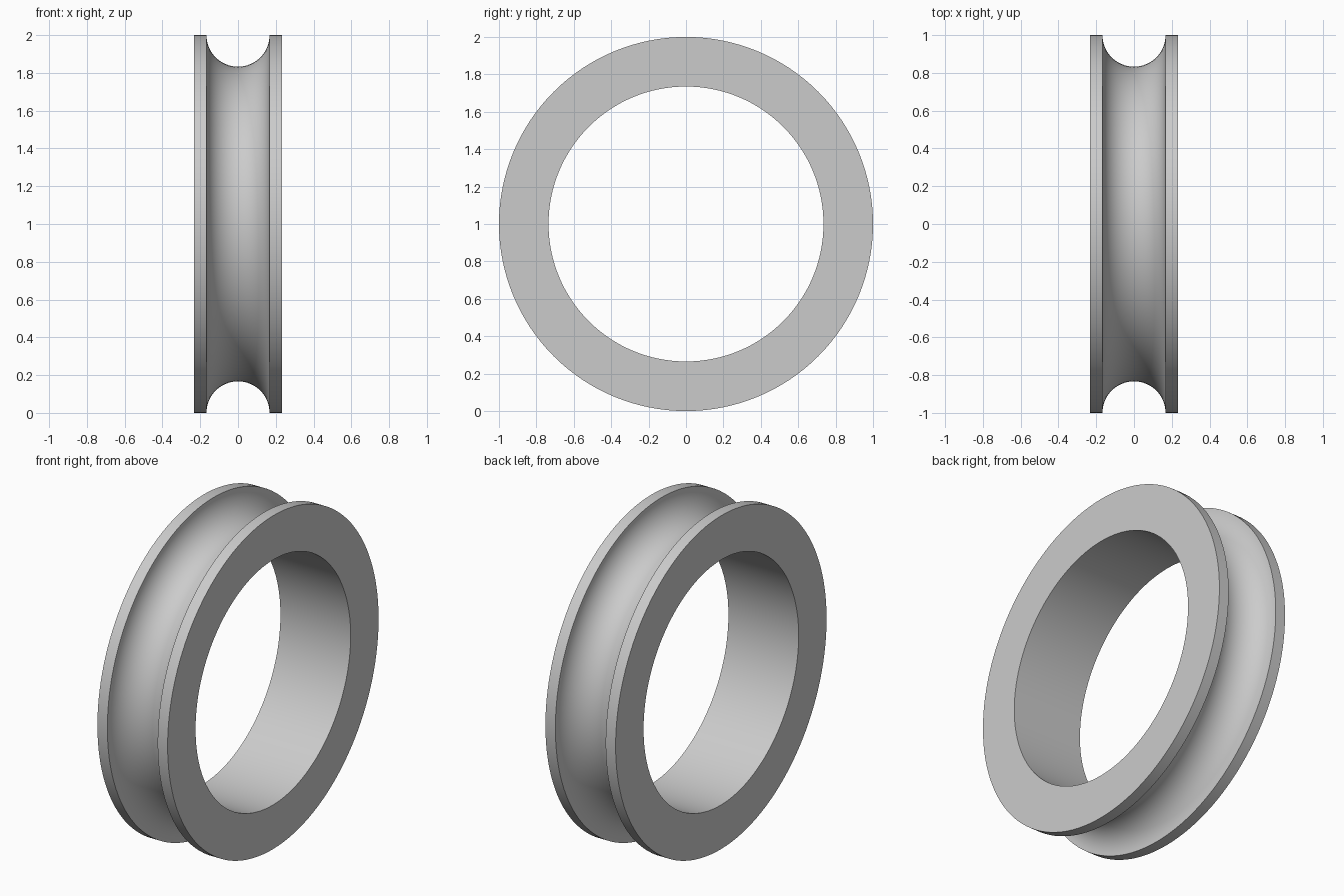
import bpy
import bmesh
from math import sin, cos, pi, radians

cube = bpy.data.objects.get("Cube")
if cube:
    bpy.data.objects.remove(cube, do_unlink=True)

OUTER, INNER, HALF_WIDTH, GROOVE = 1.0, 0.735, 0.233, 0.167
SEGMENTS, ARC_STEPS = 128, 32

# Plain grey finish
grey = bpy.data.materials.new("plain_grey")
grey.use_nodes = True
colour = (0.6, 0.6, 0.6, 1)
grey.diffuse_color = colour
grey.node_tree.nodes["Principled BSDF"].inputs["Base Color"].default_value = colour

# Cross-section as (x, radius): flat bore and rims, half-round groove
profile = [(HALF_WIDTH, OUTER), (HALF_WIDTH, INNER),
           (-HALF_WIDTH, INNER), (-HALF_WIDTH, OUTER)]
for i in range(ARC_STEPS + 1):
    a = pi * i / ARC_STEPS
    profile.append((-GROOVE * cos(a), OUTER - GROOVE * sin(a)))

# Sweep the cross-section around the x axis
bm = bmesh.new()
rings = []
for s in range(SEGMENTS):
    t = 2 * pi * s / SEGMENTS
    rings.append([bm.verts.new((x, r * cos(t), OUTER + r * sin(t)))
                  for x, r in profile])
count = len(profile)
for s, ring in enumerate(rings):
    after = rings[(s + 1) % SEGMENTS]
    for i in range(count):
        j = (i + 1) % count
        bm.faces.new((ring[i], ring[j], after[j], after[i]))
bmesh.ops.recalc_face_normals(bm, faces=bm.faces)

mesh = bpy.data.meshes.new("grooved_ring")
bm.to_mesh(mesh)
bm.free()
mesh.materials.append(grey)
ring_object = bpy.data.objects.new("grooved_ring", mesh)
bpy.context.collection.objects.link(ring_object)

# Smooth curves with crisp rims
bpy.ops.object.select_all(action="DESELECT")
ring_object.select_set(True)
bpy.context.view_layer.objects.active = ring_object
bpy.ops.object.shade_smooth_by_angle(angle=radians(30))
